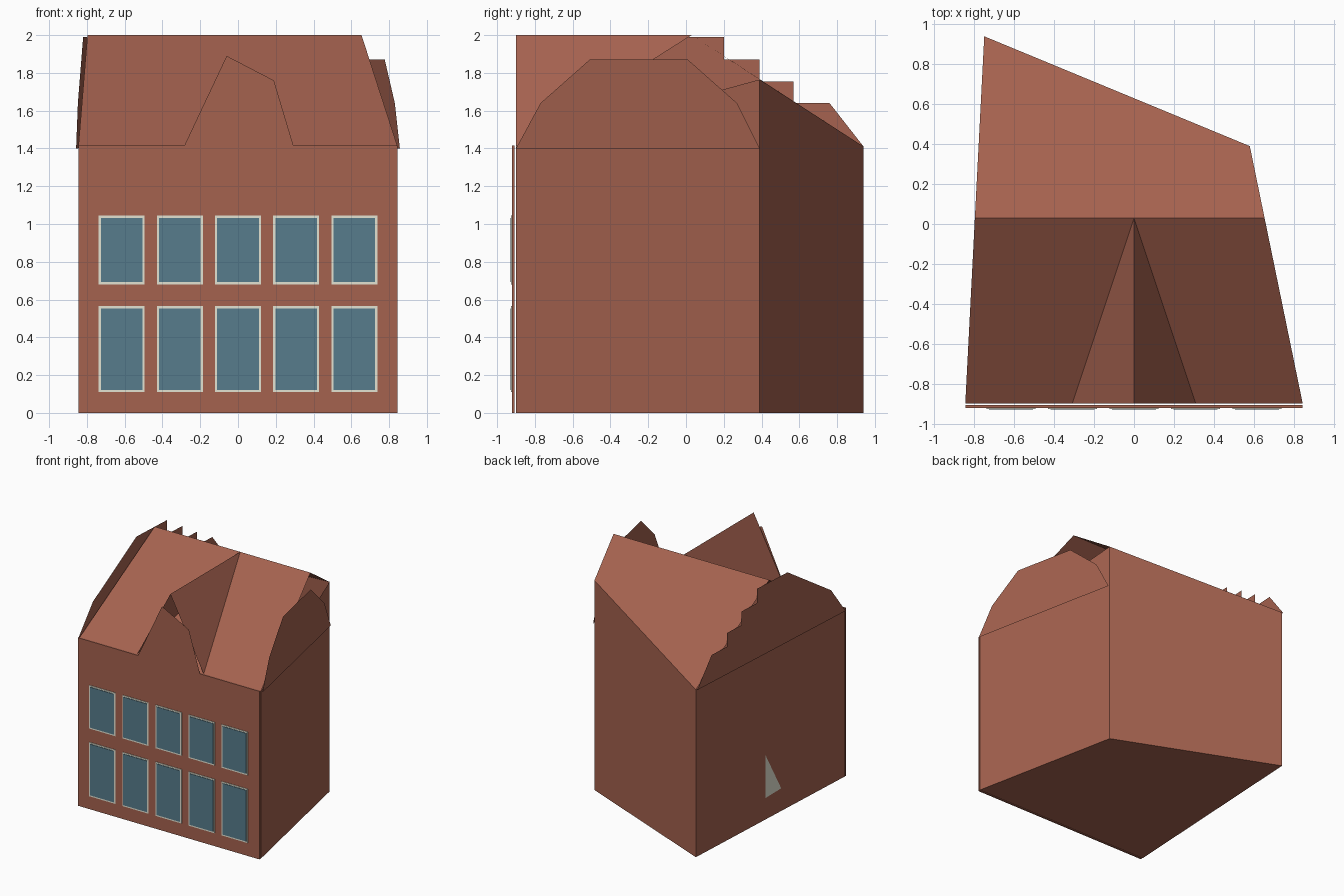
import bpy
from mathutils import Vector

if "Cube" in bpy.data.objects:
    bpy.data.objects.remove(bpy.data.objects["Cube"])


def material(name, rgb):
    m = bpy.data.materials.new(name)
    m.diffuse_color = (*rgb, 1)
    m.use_nodes = True
    m.node_tree.nodes["Principled BSDF"].inputs["Base Color"].default_value = m.diffuse_color
    return m


BRICK = material("red_brick", (0.376, 0.122, 0.078))
GLASS = material("blue_glass", (0.095, 0.202, 0.262))
CREAM = material("cream_trim", (0.77, 0.77, 0.65))


def make(name, verts, faces, mat):
    me = bpy.data.meshes.new(name)
    me.from_pydata(verts, [], faces)
    me.materials.append(mat)
    ob = bpy.data.objects.new(name, me)
    bpy.context.collection.objects.link(ob)
    return ob


def box(name, x0, x1, y0, y1, z0, z1, mat):
    v = [(x, y, z) for z in (z0, z1) for x, y in ((x0, y0), (x1, y0), (x1, y1), (x0, y1))]
    f = [(3, 2, 1, 0), (4, 5, 6, 7)] + [(i, (i + 1) % 4, (i + 1) % 4 + 4, i + 4) for i in range(4)]
    return make(name, v, f, mat)


# Skewed footprint: front left, front right, back right, back left
FL, FR, BR, BL = (-0.845, -0.9), (0.845, -0.9), (0.58, 0.39), (-0.75, 0.94)
EAVE, RIDGE, RIDGE_Y = 1.41, 2.0, 0.03
BACK_RIGHT_Z = 1.765


def along(a, b, y):
    """x of the side wall line a-b at depth y"""
    return a[0] + (b[0] - a[0]) * (y - a[1]) / (b[1] - a[1])


# Walls and floor; the short right-hand corner rises to meet the roof
foot = [FL, FR, BR, BL]
tops = [EAVE, EAVE, BACK_RIGHT_Z, EAVE]
verts = [(x, y, 0) for x, y in foot] + [(x, y, z) for (x, y), z in zip(foot, tops)]
make("walls", verts,
     [(3, 2, 1, 0)] + [(i, (i + 1) % 4, (i + 1) % 4 + 4, i + 4) for i in range(4)], BRICK)

# Main roof: two slopes sharing a ridge, open at the ends
ridge_l = (along(FL, BL, RIDGE_Y), RIDGE_Y, RIDGE)
ridge_r = (along(FR, BR, RIDGE_Y), RIDGE_Y, RIDGE)
make("main_roof", [verts[4], verts[5], ridge_r, ridge_l, verts[6], verts[7]],
     [(0, 1, 2, 3), (3, 2, 4, 5)], BRICK)

# Cross roof running from the ridge to the front, open at the front
make("cross_roof", [(0, RIDGE_Y, RIDGE), (0, -0.9, RIDGE), (-0.31, -0.9, EAVE), (0.31, -0.9, EAVE)],
     [(0, 2, 1), (0, 1, 3)], BRICK)


# Side gable panels, drawn as (y, z) outlines just outside the side walls
def gable(name, a, b, side, outline):
    pts = [(along(a, b, y) + side * 0.012, y, z) for y, z in outline]
    order = list(range(len(pts)))
    make(name, pts, [order if side < 0 else order[::-1]], BRICK)


gable("right_gable", FR, BR, 1,
      [(-0.9, 1.4), (-0.77, 1.64), (-0.51, 1.87), (0.01, 1.87), (0.27, 1.64), (0.39, 1.4)])
steps = [(0.2, 1.99), (0.2, 1.87), (0.39, 1.87), (0.39, 1.755),
         (0.57, 1.755), (0.57, 1.64), (0.76, 1.64)]
gable("left_stepped_gable", FL, BL, -1,
      [(-0.9, 1.4), (-0.72, 1.64), (-0.18, 1.99)] + steps + [(0.94, 1.41)])

# Front facade panel and its lopsided gable
FRONT = -0.922
box("front_facade", FL[0], FR[0], FRONT, -0.907, 0, 1.415, BRICK)
make("front_gable", [(x, FRONT - 0.003, z) for x, z in
                     ((-0.31, 1.36), (0.31, 1.36), (0.19, 1.76), (-0.06, 1.89))],
     [(0, 1, 2, 3)], BRICK)

# Two rows of five windows: cream plate with glass plate on top
for row, (z0, z1) in enumerate(((0.11, 0.565), (0.68, 1.045))):
    for col in range(5):
        cx = (col - 2) * 0.308
        w, t = 0.122, 0.012
        box(f"window_frame_{row}_{col}", cx - w, cx + w, FRONT - 0.004, FRONT, z0, z1, CREAM)
        box(f"window_glass_{row}_{col}", cx - w + t, cx + w - t, FRONT - 0.008, FRONT - 0.004,
            z0 + t, z1 - t, GLASS)

# Small triangular pane on the left wall
make("left_wall_triangle", [(along(FL, BL, y) - 0.006, y, z) for y, z in
                            ((0.087, 0.185), (-0.11, 0.195), (0.087, 0.55))],
     [(0, 2, 1)], CREAM)
bpy.data.objects["left_wall_triangle"].data.flip_normals()
